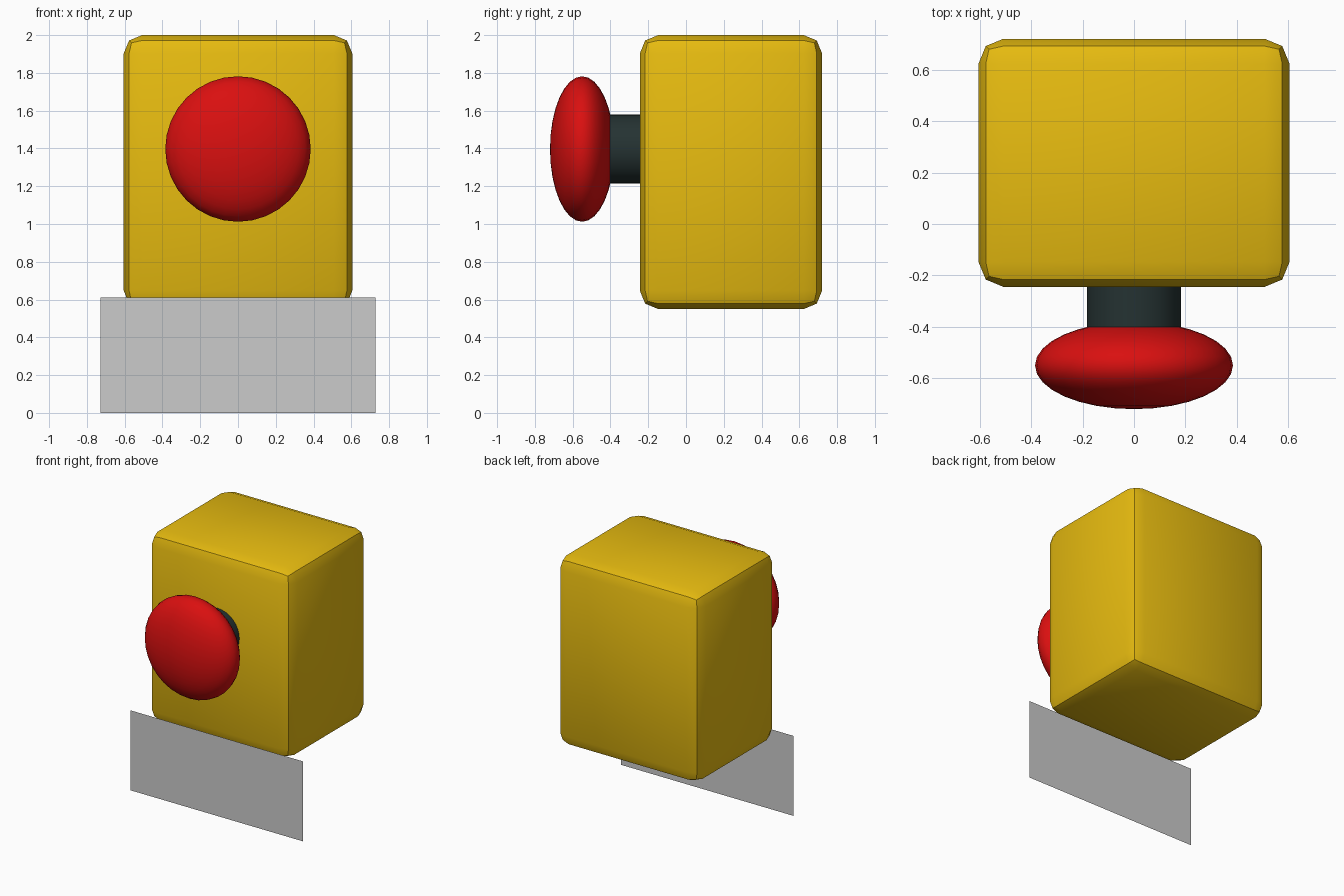
import bpy, math

if "Cube" in bpy.data.objects:
    bpy.data.objects.remove(bpy.data.objects["Cube"])


def material(name, color):
    m = bpy.data.materials.new(name)
    m.diffuse_color = (*color, 1.0)
    m.use_nodes = True
    m.node_tree.nodes["Principled BSDF"].inputs["Base Color"].default_value = m.diffuse_color
    return m


yellow = material("yellow", (0.8, 0.5, 0.005))
red = material("red", (0.7, 0.005, 0.005))
dark = material("dark_slate", (0.018, 0.032, 0.032))
grey = material("light_grey", (0.6, 0.6, 0.6))


def finish(name, mat, scale=(1, 1, 1), smooth=True):
    """Name, scale, colour and shade the active object."""
    ob = bpy.context.object
    ob.name = name
    ob.scale = scale
    bpy.ops.object.transform_apply(location=False, rotation=True, scale=True)
    ob.data.materials.append(mat)
    if smooth:
        bpy.ops.object.shade_smooth_by_angle(angle=math.radians(30))
    return ob


# Box body with a two-step rounded edge
bpy.ops.mesh.primitive_cube_add(size=1, location=(0, 0.238, 1.275))
body = finish("body", yellow, (1.21, 0.965, 1.45), smooth=False)
bevel = body.modifiers.new("rounded_edges", 'BEVEL')
bevel.width = 0.097
bevel.segments = 2
bpy.ops.object.modifier_apply(modifier=bevel.name)
bpy.ops.object.shade_smooth_by_angle(angle=math.radians(30))

# Stem from the body to the button
bpy.ops.mesh.primitive_cylinder_add(vertices=32, radius=0.183, depth=0.26,
                                    location=(0, -0.31, 1.397),
                                    rotation=(math.pi / 2, 0, 0))
finish("stem", dark)

# Flattened mushroom button
bpy.ops.mesh.primitive_uv_sphere_add(segments=32, ring_count=16, radius=1,
                                     location=(0, -0.55, 1.397),
                                     rotation=(math.pi / 2, 0, 0))
finish("button", red, (0.385, 0.385, 0.17))

# Thin sign plate below the front of the body
bpy.ops.mesh.primitive_plane_add(size=1, location=(0, -0.255, 0.305),
                                 rotation=(math.pi / 2, 0, 0))
finish("sign_plate", grey, (1.455, 0.61, 1), smooth=False)
